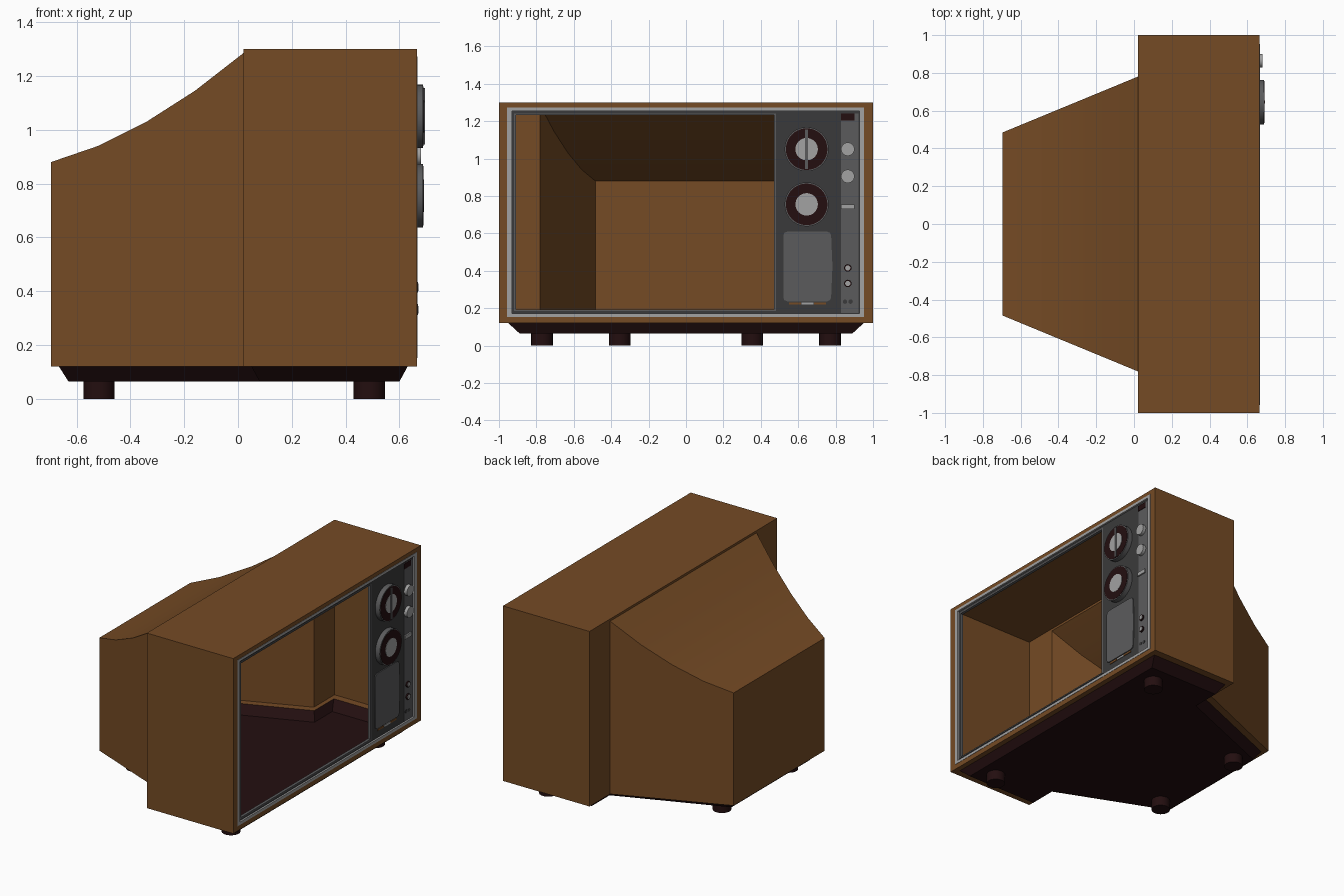
import bpy, bmesh, math
from mathutils import Matrix

if "Cube" in bpy.data.objects:
    bpy.data.objects.remove(bpy.data.objects["Cube"])


def mat(name, r, g, b):
    m = bpy.data.materials.new(name)
    m.diffuse_color = (r, g, b, 1)
    m.use_nodes = True
    m.node_tree.nodes["Principled BSDF"].inputs["Base Color"].default_value = m.diffuse_color
    return m


WOOD = mat("wood brown", 0.178, 0.07, 0.018)
DARK = mat("dark maroon", 0.017, 0.0045, 0.005)
PANEL = mat("charcoal", 0.042, 0.042, 0.043)
GREY = mat("mid grey", 0.105, 0.105, 0.108)
LIGHT = mat("light grey", 0.36, 0.36, 0.36)


def finish(name, bm, m, smooth=True):
    bmesh.ops.remove_doubles(bm, verts=bm.verts, dist=1e-5)
    bmesh.ops.recalc_face_normals(bm, faces=bm.faces)
    me = bpy.data.meshes.new(name)
    bm.to_mesh(me)
    bm.free()
    ob = bpy.data.objects.new(name, me)
    bpy.context.collection.objects.link(ob)
    for one in (m if isinstance(m, list) else [m]):
        me.materials.append(one)
    if smooth:
        bpy.ops.object.select_all(action='DESELECT')
        ob.select_set(True)
        bpy.context.view_layer.objects.active = ob
        bpy.ops.object.shade_smooth_by_angle(angle=math.radians(30))
    return ob


def face(bm, pts):
    return bm.faces.new([bm.verts.new(p) for p in pts])


def loft(bm, a, b):
    for i in range(len(a)):
        j = (i + 1) % len(a)
        face(bm, [a[i], a[j], b[j], b[i]])


def rect(x, y0, y1, z0, z1):
    return [(x, y0, z0), (x, y1, z0), (x, y1, z1), (x, y0, z1)]


def plate(name, yz, x0, x1, m):
    """Flat outline in the screen plane, extruded along x."""
    bm = bmesh.new()
    a, b = [[(x, y, z) for y, z in yz] for x in (x0, x1)]
    loft(bm, a, b)
    face(bm, a)
    face(bm, b)
    return finish(name, bm, m)


def box(name, y0, y1, z0, z1, x0, x1, m):
    return plate(name, [(y0, z0), (y1, z0), (y1, z1), (y0, z1)], x0, x1, m)


def disc(name, y, z, r, x0, x1, m, n=32):
    ang = [2 * math.pi * i / n for i in range(n)]
    return plate(name, [(y + r * math.cos(a), z + r * math.sin(a)) for a in ang], x0, x1, m)


def frame(name, outer, inner, x0, x1, m):
    """Rectangular ring with depth; rectangles are y0, y1, z0, z1."""
    bm = bmesh.new()
    loft(bm, rect(x1, *outer), rect(x1, *inner))
    loft(bm, rect(x1, *inner), rect(x0, *inner))
    loft(bm, rect(x0, *inner), rect(x0, *outer))
    loft(bm, rect(x0, *outer), rect(x1, *outer))
    return finish(name, bm, m)


def mirrored(half, z):
    """Plan outline from its +y half, front to back."""
    return [(x, y, z) for x, y in half] + [(x, -y, z) for x, y in reversed(half)]


# cabinet: hollow shell, box in front and tapering hood behind
FX, MX, BX = 0.665, 0.02, -0.695
Z0, Z1 = 0.12, 1.30
TRIM = (-0.957, 0.953, 0.153, 1.273)
hood = [(MX, 1.285), (-0.16, 1.145), (-0.34, 1.03), (-0.52, 0.94), (BX, 0.88)]


def half_width(x):
    return 0.485 + (x - BX) / (MX - BX) * (0.78 - 0.485)


bm = bmesh.new()
for s in (-1, 1):
    face(bm, [(FX, s, Z0), (MX, s, Z0), (MX, s, Z1), (FX, s, Z1)])
    face(bm, [(MX, s, Z0), (MX, s, Z1), (MX, s * 0.78, Z1), (MX, s * 0.78, 1.285), (MX, s * 0.78, Z0)])
    face(bm, [(MX, s * 0.78, Z0)] + [(x, s * half_width(x), z) for x, z in hood]
         + [(BX, s * 0.485, Z0)])
face(bm, [(FX, -1, Z1), (FX, 1, Z1), (MX, 1, Z1), (MX, 0.78, Z1), (MX, -0.78, Z1), (MX, -1, Z1)])
face(bm, rect(MX, -0.78, 0.78, 1.285, Z1))
face(bm, rect(BX, -0.485, 0.485, Z0, 0.88))
for (xa, za), (xb, zb) in zip(hood, hood[1:]):
    wa, wb = half_width(xa), half_width(xb)
    face(bm, [(xa, -wa, za), (xa, wa, za), (xb, wb, zb), (xb, -wb, zb)])
loft(bm, rect(FX, -1, 1, Z0, Z1), rect(FX, *TRIM))
rim = mirrored([(FX, 1), (MX, 1), (MX, 0.78), (BX, 0.485)], Z0)
base_top = mirrored([(0.63, 0.95), (0.05, 0.95), (0.05, 0.74), (-0.665, 0.45)], Z0)
base_low = mirrored([(0.60, 0.89), (0.08, 0.89), (0.08, 0.70), (-0.63, 0.415)], 0.065)
loft(bm, rim, base_top)
finish("cabinet", bm, WOOD)

# plinth under the cabinet
bm = bmesh.new()
loft(bm, base_top, base_low)
face(bm, base_low)
finish("plinth", bm, DARK)

# feet
for label, x, y in (("front", 0.4875, 0.77), ("back", -0.517, 0.355)):
    for side in (-1, 1):
        bm = bmesh.new()
        bmesh.ops.create_cone(bm, cap_ends=True, segments=20, radius1=0.058, radius2=0.058,
                              depth=0.065, matrix=Matrix.Translation((x, side * y, 0.0325)))
        finish(label + "_foot", bm, DARK)

# front trim, bezel and screen edge
INNER = (-0.93, 0.928, 0.172, 1.255)
PX = 0.655
frame("outer_trim", TRIM, INNER, 0.645, 0.667, LIGHT)
EDGE = (-0.92, 0.48, 0.185, 1.24)
frame("bezel_panel", INNER, EDGE, 0.645, PX, PANEL)
frame("screen_edge", EDGE, (-0.91, 0.47, 0.193, 1.232), 0.64, PX + 0.004, GREY)

# large tuning knobs
for label, z in (("upper", 1.05), ("lower", 0.755)):
    disc(label + "_knob_body", 0.645, z, 0.118, PX, 0.688, GREY, 40)
    disc(label + "_knob_face", 0.645, z, 0.111, 0.68, 0.690, DARK, 40)
    disc(label + "_knob_cap", 0.645, z, 0.06, 0.68, 0.692, LIGHT)
box("knob_pointer", 0.637, 0.653, 0.945, 1.155, 0.68, 0.694, GREY)

# speaker grille with softened barrel outline
quarter = [(0.135, 0.0), (0.128, 0.165), (0.122, 0.18), (0.105, 0.187)]
pts = quarter + [(-y, z) for y, z in reversed(quarter)]
pts += [(-y, -z) for y, z in quarter[1:]] + [(y, -z) for y, z in reversed(quarter[1:])]
pts.remove((-0.135, 0.0))
plate("speaker_grille", [(0.648 + y, 0.423 + z) for y, z in pts], PX, 0.661, GREY)
for i, m in enumerate((WOOD, LIGHT, WOOD)):
    box("badge_plate", 0.55 + i * 0.067, 0.615 + i * 0.067, 0.219, 0.231, PX, 0.659, m)

# side control strip
box("control_strip", 0.828, 0.922, 0.175, 1.24, PX, 0.659, GREY)
box("indicator_window", 0.828, 0.90, 1.203, 1.24, PX, 0.662, DARK)
for z in (1.05, 0.905):
    disc("small_knob", 0.865, z, 0.036, PX, 0.68, LIGHT, 24)
box("slider_switch", 0.83, 0.90, 0.73, 0.755, PX, 0.668, LIGHT)
for z in (0.415, 0.332):
    disc("button_rim", 0.865, z, 0.02, PX, 0.668, DARK, 16)
    disc("button", 0.865, z, 0.014, PX, 0.671, LIGHT, 16)
for y in (0.85, 0.88):
    disc("socket", y, 0.235, 0.012, PX, 0.661, PANEL, 12)
